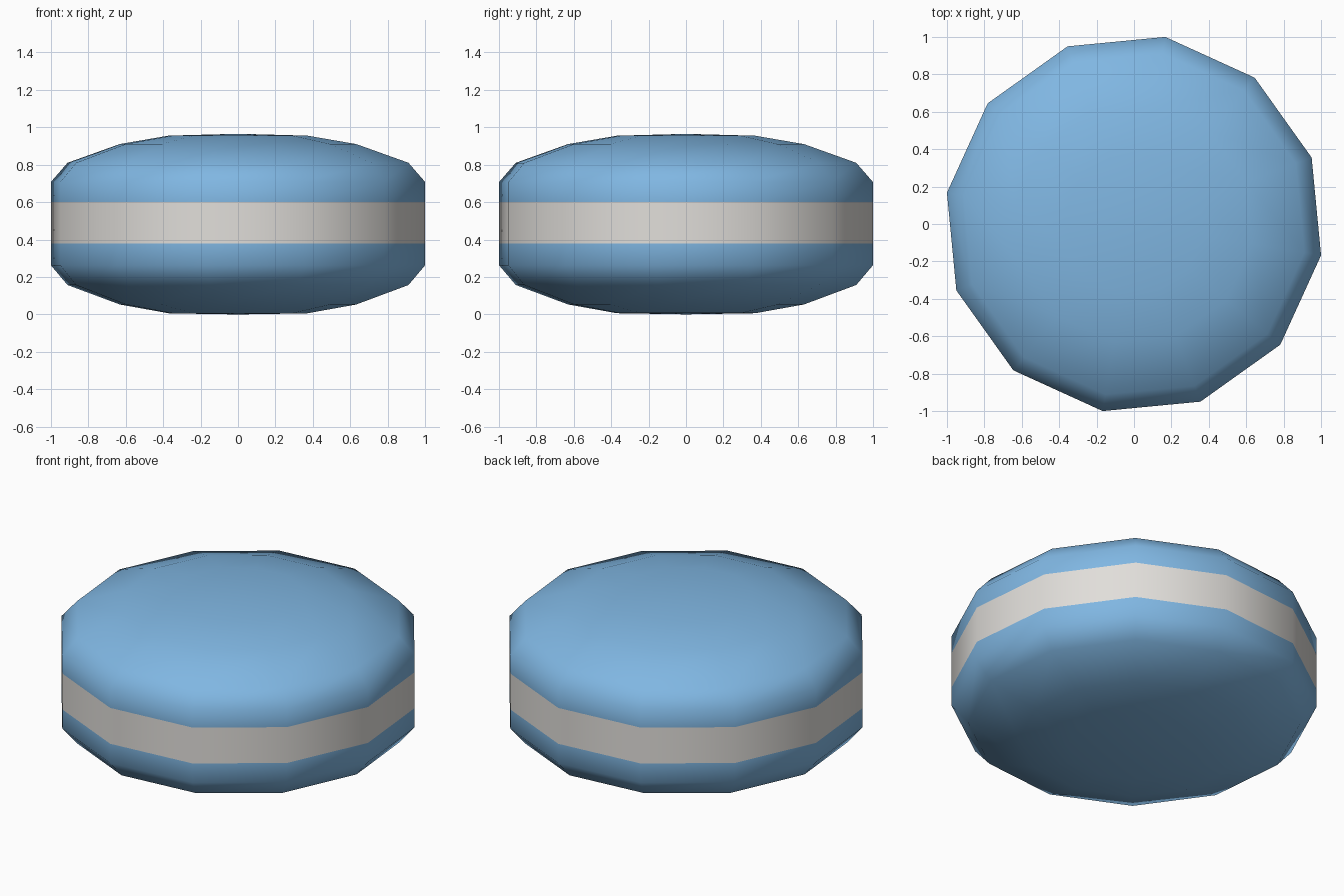
import bpy, bmesh, math

if "Cube" in bpy.data.objects:
    bpy.data.objects.remove(bpy.data.objects["Cube"])

SIDES = 12
TURN = math.radians(20.5)


def material(name, rgb):
    m = bpy.data.materials.new(name)
    m.diffuse_color = (*rgb, 1.0)
    m.use_nodes = True
    m.node_tree.nodes["Principled BSDF"].inputs["Base Color"].default_value = m.diffuse_color
    return m


blue = material("sky_blue", (0.215, 0.47, 0.76))
white = material("warm_white", (0.75, 0.73, 0.70))

# Rounded disc profile (radius, height) from bottom to top
BAND_LOW, BAND_HIGH = 0.38, 0.60
profile = [(0.375, 0.006), (0.64, 0.053), (0.923, 0.157), (1.013, 0.262),
           (1.013, BAND_LOW), (1.013, BAND_HIGH),
           (1.013, 0.708), (0.923, 0.81), (0.64, 0.91), (0.375, 0.955)]

bm = bmesh.new()
rings = []
for r, z in profile:
    rings.append([bm.verts.new((r * math.cos(TURN + math.tau * i / SIDES),
                                r * math.sin(TURN + math.tau * i / SIDES), z))
                  for i in range(SIDES)])

# Walls between neighbouring rings
for low, high in zip(rings, rings[1:]):
    for i in range(SIDES):
        j = (i + 1) % SIDES
        bm.faces.new((low[i], low[j], high[j], high[i]))

# Shallow caps, top and bottom
for ring, z in ((rings[0], 0.0), (rings[-1], 0.965)):
    tip = bm.verts.new((0, 0, z))
    for i in range(SIDES):
        bm.faces.new((ring[i], ring[(i + 1) % SIDES], tip))
bmesh.ops.recalc_face_normals(bm, faces=bm.faces)

# White stripe around the wall, chosen by height
for f in bm.faces:
    f.smooth = True
    f.material_index = int(BAND_LOW < f.calc_center_median().z < BAND_HIGH)

mesh = bpy.data.meshes.new("striped_disc")
bm.to_mesh(mesh)
bm.free()
mesh.materials.append(blue)
mesh.materials.append(white)
bpy.context.collection.objects.link(bpy.data.objects.new("striped_disc", mesh))
